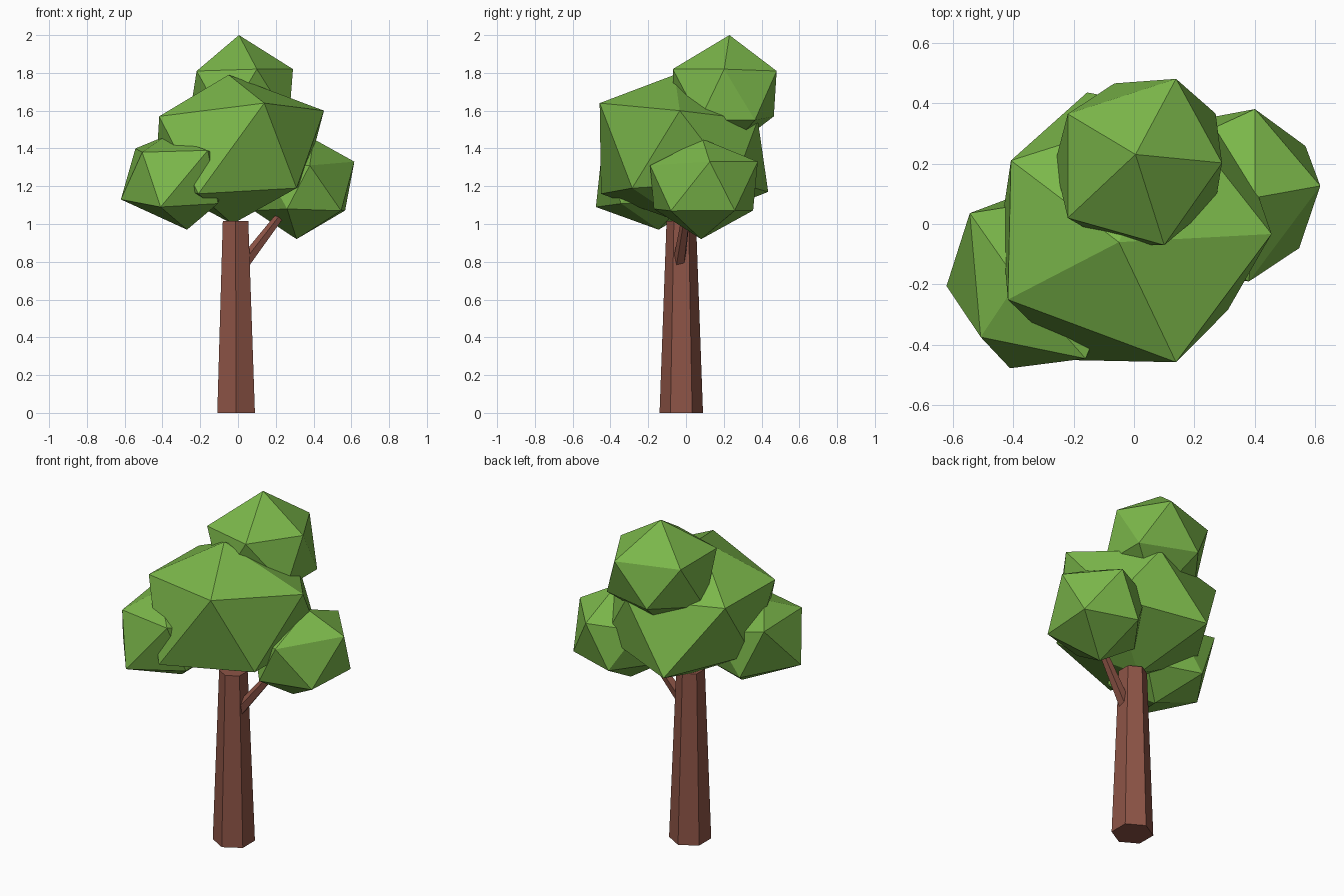
import bpy, bmesh, math
from mathutils import Vector, Matrix

if "Cube" in bpy.data.objects:
    bpy.data.objects.remove(bpy.data.objects["Cube"])


def srgb(r, g, b):
    return [((v / 255 + 0.055) / 1.055) ** 2.4 for v in (r, g, b)] + [1.0]


def material(name, rgb):
    mat = bpy.data.materials.new(name)
    mat.diffuse_color = srgb(*rgb)
    mat.use_nodes = True
    mat.node_tree.nodes["Principled BSDF"].inputs["Base Color"].default_value = mat.diffuse_color
    return mat


leaf_green = material("leaf green", (123, 183, 74))
bark_brown = material("bark brown", (141, 84, 70))


def add_object(name, bm, mat):
    bmesh.ops.recalc_face_normals(bm, faces=bm.faces)
    mesh = bpy.data.meshes.new(name)
    bm.to_mesh(mesh)
    bm.free()
    mesh.materials.append(mat)
    bpy.context.collection.objects.link(bpy.data.objects.new(name, mesh))


def limb(name, start, end, r1, r2, sides):
    """Tapered prism running from start to end."""
    start, end = Vector(start), Vector(end)
    axis = end - start
    matrix = (Matrix.Translation((start + end) / 2)
              @ axis.to_track_quat('Z', 'Y').to_matrix().to_4x4())
    bm = bmesh.new()
    bmesh.ops.create_cone(bm, cap_ends=True, segments=sides, radius1=r1,
                          radius2=r2, depth=axis.length, matrix=matrix)
    add_object(name, bm, bark_brown)


def foliage(name, center, width, height, corners):
    """20-sided ball; the corner nearest each given point is pulled onto it."""
    bm = bmesh.new()
    bmesh.ops.create_icosphere(bm, subdivisions=1, radius=1.0)
    bm.transform(Matrix.Translation(center)
                 @ Matrix.Diagonal((width, width, height, 1)))
    free = list(bm.verts)
    for p in map(Vector, corners):
        v = min(free, key=lambda u: (u.co - p).length)
        v.co = p
        free.remove(v)
    add_object(name, bm, leaf_green)


# Wood: six-sided trunk with a corner to the front, and one side branch
bm = bmesh.new()
rings = []
for z, r, cx, cy in ((0, 0.115, -0.01, -0.025), (1.015, 0.078, -0.013, -0.025)):
    rings.append([bm.verts.new((cx + r * math.sin(i * math.pi / 3),
                                cy + r * math.cos(i * math.pi / 3), z))
                  for i in range(6)])
for ring in rings:
    bm.faces.new(ring)
for i in range(6):
    j = (i + 1) % 6
    bm.faces.new((rings[0][i], rings[0][j], rings[1][j], rings[1][i]))
add_object("trunk", bm, bark_brown)
limb("branch", (0.01, -0.04, 0.765), (0.24, 0.005, 1.065), 0.036, 0.022, 5)

# Foliage: four uneven clumps
foliage("main_foliage", (0, 0, 1.4), 0.49, 0.4, [
    (-0.05, -0.06, 1.79), (-0.417, -0.25, 1.57), (0.139, -0.457, 1.64),
    (0.455, -0.033, 1.60), (-0.407, 0.21, 1.57), (0.13, 0.38, 1.55),
    (0.31, -0.285, 1.19), (-0.21, -0.45, 1.16), (-0.155, 0.435, 1.17),
    (-0.03, 0.0, 1.0)])
foliage("top_foliage", (0.02, 0.2, 1.68), 0.315, 0.315, [
    (0.005, 0.23, 2.0), (0.139, 0.48, 1.81), (0.291, 0.202, 1.82),
    (0.10, -0.07, 1.82), (-0.219, 0.02, 1.81), (-0.219, 0.364, 1.81),
    (-0.065, 0.465, 1.57), (0.27, 0.365, 1.55), (0.27, 0.073, 1.55)])
foliage("left_foliage", (-0.33, -0.18, 1.22), 0.31, 0.25, [
    (-0.385, -0.19, 1.465), (-0.543, 0.036, 1.40), (-0.507, -0.374, 1.38),
    (-0.16, -0.445, 1.39), (-0.62, -0.205, 1.13), (-0.41, -0.477, 1.09),
    (-0.27, -0.145, 0.97)])
foliage("right_foliage", (0.35, 0.1, 1.19), 0.3, 0.265, [
    (0.40, 0.087, 1.45), (0.616, 0.126, 1.33), (0.40, 0.38, 1.33),
    (0.38, -0.19, 1.31), (0.546, -0.08, 1.07), (0.26, -0.17, 1.08),
    (0.31, 0.08, 0.92)])
